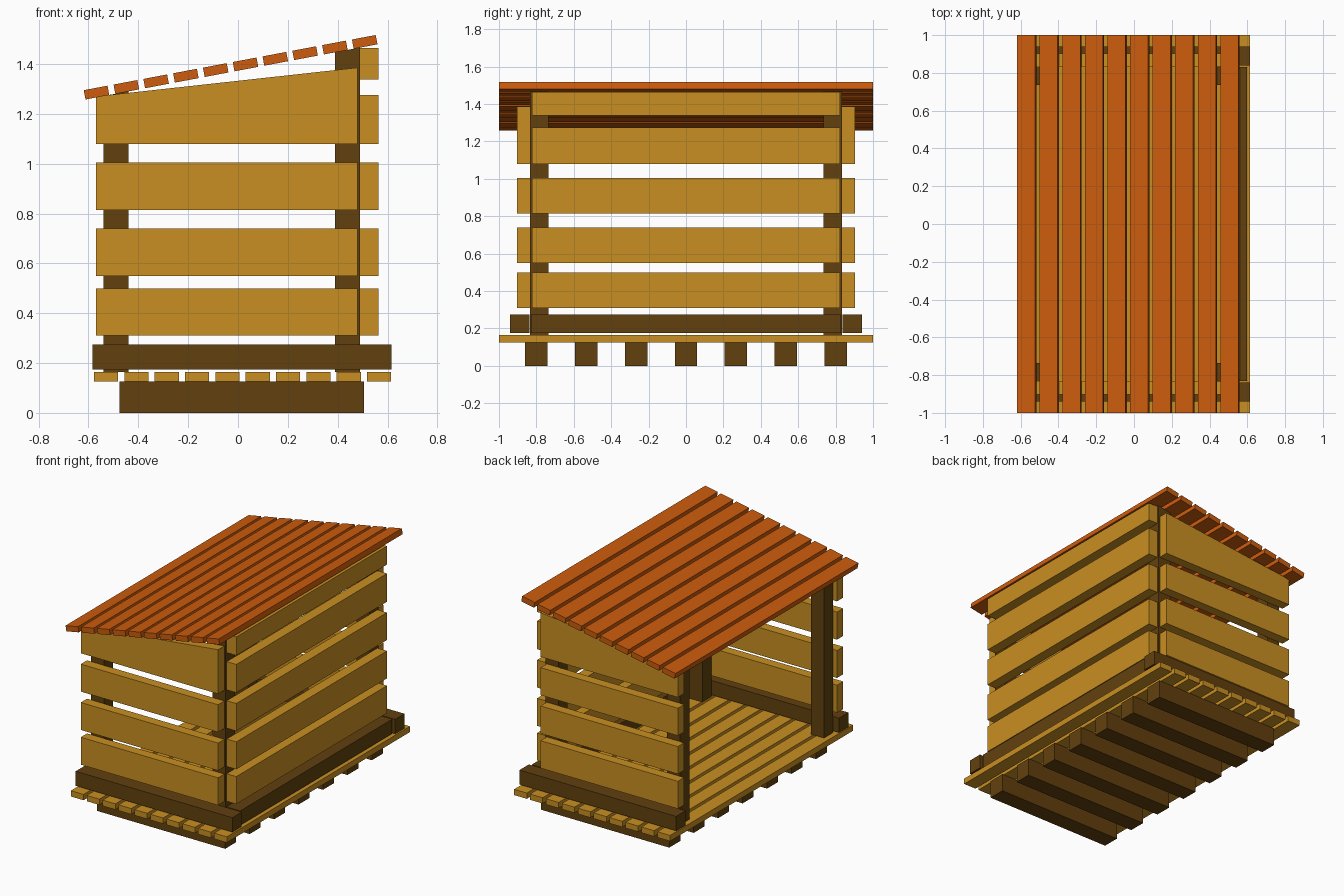
import bpy, bmesh
from math import radians, cos, sin
from mathutils import Matrix

cube = bpy.data.objects.get("Cube")
if cube:
    bpy.data.objects.remove(cube, do_unlink=True)


def material(name, rgb):
    m = bpy.data.materials.new(name)
    m.use_nodes = True
    m.diffuse_color = (*rgb, 1)
    bsdf = next(n for n in m.node_tree.nodes if n.type == 'BSDF_PRINCIPLED')
    bsdf.inputs["Base Color"].default_value = (*rgb, 1)
    return m


LIGHT = material("honey_wood", (0.585, 0.275, 0.016))
DARK = material("dark_timber", (0.122, 0.051, 0.0045))
ROOF = material("orange_wood", (0.604, 0.107, 0.004))


def board(name, x, y, z, mat, top=None, matrix=None):
    """Box spanning the x, y, z ranges; top(x) optionally slopes its upper face."""
    bm = bmesh.new()
    bmesh.ops.create_cube(bm, size=1)
    for v in bm.verts:
        upper = v.co.z > 0
        v.co = [r[int(c > 0)] for r, c in zip((x, y, z), v.co)]
        if upper and top:
            v.co.z = top(v.co.x)
    if matrix:
        bm.transform(matrix)
    mesh = bpy.data.meshes.new(name)
    bm.to_mesh(mesh)
    bm.free()
    mesh.materials.append(mat)
    ob = bpy.data.objects.new(name, mesh)
    bpy.context.collection.objects.link(ob)
    return ob


PITCH, WIDTH, SLATS = 0.1217, 0.097, 10
TILT = radians(10.7)

# Bearers under the floor
for i in range(7):
    y = (i - 3) * 0.267
    board(f"floor_bearer_{i + 1}", (-0.475, 0.505), (y - 0.06, y + 0.06), (0, 0.125), DARK)

# Floor slats, and roof slats tilted about the low eave
tilt = Matrix.Translation((-0.619, 0, 1.295)) @ Matrix.Rotation(-TILT, 4, 'Y')
for i in range(SLATS):
    x = -0.578 + i * PITCH
    board(f"floor_slat_{i + 1}", (x, x + WIDTH), (-1, 1), (0.125, 0.165), LIGHT)
    x = i * PITCH
    board(f"roof_slat_{i + 1}", (x, x + WIDTH), (-1, 1), (-0.038, 0), ROOF, matrix=tilt)


def roof_underside(x):
    return 1.258 + (x + 0.612) * sin(TILT) / cos(TILT)


def gable_top(x):
    return 1.27 + (x + 0.57) * 0.11


ROWS = [(0.31, 0.5), (0.55, 0.74), (0.815, 1.005), (1.08, 1.275)]

# Front and back ends: posts, sill beam and wall planks
for side, s in (("front", -1), ("back", 1)):
    def span(a, b):
        return tuple(sorted((s * a, s * b)))
    for label, x in (("open_side", -0.54), ("wall_side", 0.39)):
        board(f"{side}_{label}_post", (x, x + 0.1), span(0.735, 0.835),
              (0.165, 1.4), DARK, top=roof_underside)
    board(f"{side}_sill_beam", (-0.583, 0.615), span(0.838, 0.94), (0.175, 0.275), DARK)
    for i, z in enumerate(ROWS):
        board(f"{side}_plank_{i + 1}", (-0.57, 0.48), span(0.835, 0.903), z, LIGHT,
              top=gable_top if i == 3 else None)

# Closed long side
board("side_sill_beam", (0.493, 0.598), (-0.83, 0.83), (0.175, 0.275), DARK)
for i, z in enumerate(ROWS + [(1.337, 1.465)]):
    board(f"side_plank_{i + 1}", (0.49, 0.563), (-0.823, 0.823), z, LIGHT)
